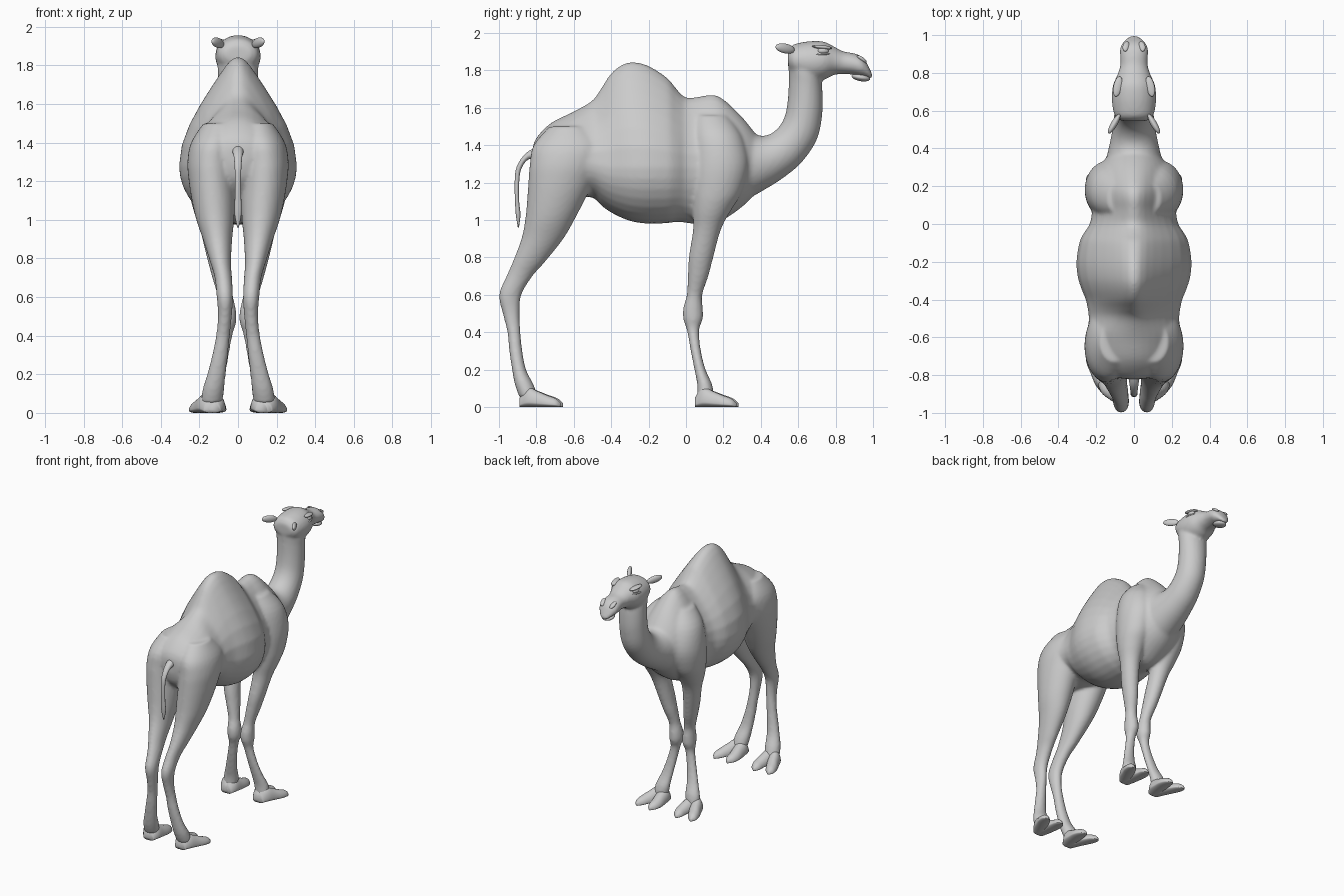
import bpy, bmesh, math
from mathutils import Matrix

RING = 32


def spline(secs, steps=4):
    """Catmull-Rom interpolation between cross-sections."""
    out, n = [], len(secs)
    for i in range(n - 1):
        p0, p1, p2, p3 = secs[max(i - 1, 0)], secs[i], secs[i + 1], secs[min(i + 2, n - 1)]
        for j in range(steps):
            t = j / steps
            out.append([0.5 * (2 * b + (c - a) * t + (2 * a - 5 * b + 4 * c - d) * t * t
                               + (3 * b - a - 3 * c + d) * t ** 3)
                        for a, b, c, d in zip(p0, p1, p2, p3)])
    return out + [list(secs[-1])]


def add_loft(bm, secs, side=1):
    """Section: low end (y,z), high end (y,z), centre x, half width, widest point 0-1, taper."""
    rings = []
    for ay, az, by, bz, cx, w, mid, k in spline(secs):
        ring = []
        for i in range(RING):
            a = 2 * math.pi * i / RING
            c, s = math.cos(a), math.sin(a)
            t = mid + (1 - mid) * s if s > 0 else mid + mid * s
            kk = k if s > 0 else 0
            x = max(w, 0.002) * math.copysign((1 - kk) * abs(c) + kk * c ** 4, c)
            ring.append(bm.verts.new((side * (cx + x), ay + (by - ay) * t, az + (bz - az) * t)))
        rings.append(ring)
    faces = [bm.faces.new(rings[0]), bm.faces.new(rings[-1])]
    for r, q in zip(rings, rings[1:]):
        for i in range(RING):
            j = (i + 1) % RING
            faces.append(bm.faces.new((r[i], r[j], q[j], q[i])))
    bmesh.ops.recalc_face_normals(bm, faces=faces)


def finish(name, bm):
    me = bpy.data.meshes.new(name)
    bm.to_mesh(me)
    bm.free()
    ob = bpy.data.objects.new(name, me)
    bpy.context.collection.objects.link(ob)
    for p in me.polygons:
        p.use_smooth = True
    return ob


def ellipsoid(name, loc, scale, rot_z=0, rot_x=0):
    bm = bmesh.new()
    bmesh.ops.create_uvsphere(bm, u_segments=24, v_segments=14, radius=1)
    m = (Matrix.Translation(loc) @ Matrix.Rotation(math.radians(rot_z), 4, 'Z')
         @ Matrix.Rotation(math.radians(rot_x), 4, 'X') @ Matrix.Diagonal((*scale, 1)))
    bmesh.ops.transform(bm, matrix=m, verts=bm.verts)
    return finish(name, bm)


def upright(y, zb, zm, zt, w, k=0.0, cx=0.0):
    return (y, zb, y, zt, cx, w, (zm - zb) / (zt - zb), k)


def level(z, back, front, cx, w):
    return (back, z, front, z, cx, w, 0.5, 0)


body = bmesh.new()

# torso with hump and withers
add_loft(body, [upright(*s) for s in (
    (-.82, 1.28, 1.34, 1.39, .05), (-.795, 1.2, 1.33, 1.445, .14), (-.72, 1.13, 1.32, 1.52, .21, .1),
    (-.6, 1.12, 1.32, 1.58, .243, .2), (-.5, 1.12, 1.3, 1.64, .24, .4), (-.45, 1.075, 1.29, 1.71, .245, .5),
    (-.4, 1.04, 1.28, 1.785, .256, .5), (-.34, 1.01, 1.28, 1.832, .28, .5), (-.28, .99, 1.28, 1.845, .298, .5),
    (-.2, .98, 1.28, 1.825, .305, .5), (-.1, .983, 1.28, 1.76, .29, .45), (-.05, .99, 1.28, 1.7, .267, .4),
    (0, .985, 1.28, 1.655, .235, .35), (.07, .975, 1.28, 1.66, .222, .4), (.14, .975, 1.3, 1.67, .222, .4),
    (.2, 1.0, 1.3, 1.645, .22, .35), (.3, 1.07, 1.3, 1.55, .185, .2), (.38, 1.15, 1.3, 1.45, .12))])

# neck, from chest up into the skull
add_loft(body, [(by, bz, ty, tz, 0, w, .5, 0) for ty, tz, by, bz, w in (
    (.29, 1.5, .22, 1.05, .17), (.38, 1.455, .4, 1.15, .137), (.44, 1.455, .52, 1.225, .118),
    (.495, 1.495, .62, 1.31, .107), (.53, 1.56, .7, 1.43, .101), (.545, 1.65, .728, 1.56, .1),
    (.55, 1.75, .73, 1.68, .102), (.55, 1.83, .72, 1.77, .106), (.57, 1.9, .7, 1.83, .09))])

# head and muzzle
add_loft(body, [upright(y, b, (b + t) / 2, t, w) for y, b, t, w in (
    (.545, 1.82, 1.9, .065), (.57, 1.78, 1.935, .1), (.62, 1.75, 1.95, .114), (.68, 1.737, 1.957, .118),
    (.74, 1.75, 1.953, .11), (.79, 1.775, 1.928, .088), (.84, 1.78, 1.902, .073), (.89, 1.777, 1.893, .074),
    (.93, 1.77, 1.88, .075), (.96, 1.766, 1.852, .06), (.983, 1.758, 1.807, .04), (.998, 1.757, 1.775, .012))])

# hind legs (thigh, hock, shank) and front legs (shoulder, knee, shank)
hind = [level(*s) for s in (
    (1.5, -.73, -.52, .1, .08), (1.4, -.815, -.43, .125, .118), (1.3, -.835, -.45, .138, .124),
    (1.2, -.843, -.495, .135, .12), (1.1, -.85, -.545, .127, .112), (1.0, -.86, -.597, .118, .098),
    (.9, -.88, -.655, .106, .076), (.78, -.925, -.75, .09, .054), (.7, -.96, -.82, .076, .045),
    (.6, -1.0, -.88, .068, .042), (.5, -.98, -.89, .068, .036), (.4, -.955, -.885, .078, .036),
    (.3, -.945, -.875, .093, .041), (.2, -.93, -.855, .112, .048), (.12, -.915, -.815, .128, .056),
    (.05, -.89, -.79, .137, .055))]
fore = [level(*s) for s in (
    (1.56, .05, .22, .08, .06), (1.45, .035, .3, .115, .112), (1.3, .03, .335, .138, .122),
    (1.15, .03, .3, .145, .108), (1.05, .035, .24, .143, .088), (.95, .038, .187, .13, .067),
    (.8, .015, .146, .105, .055), (.7, .01, .12, .085, .048), (.6, .004, .087, .065, .04),
    (.53, -.015, .09, .056, .046), (.47, -.015, .09, .055, .046), (.41, .005, .07, .062, .035),
    (.3, .025, .08, .085, .038), (.2, .045, .105, .108, .045), (.12, .06, .14, .126, .055),
    (.05, .06, .15, .137, .055))]
for side in (1, -1):
    add_loft(body, hind, side)
    add_loft(body, fore, side)

# fuse the flesh into one smooth skin
skin = finish("body", body)
rem = skin.modifiers.new("fuse", 'REMESH')
rem.mode = 'VOXEL'
rem.voxel_size = 0.011
rem.use_smooth_shade = True
sm = skin.modifiers.new("soften", 'SMOOTH')
sm.factor = 0.5
sm.iterations = 6

# tail
tail = bmesh.new()
add_loft(tail, [(ay, az, by, bz, 0, w, .5, 0) for ay, az, by, bz, w in (
    (-.78, 1.32, -.78, 1.4, .035), (-.84, 1.325, -.855, 1.358, .024), (-.88, 1.275, -.905, 1.285, .018),
    (-.892, 1.2, -.916, 1.2, .015), (-.892, 1.1, -.914, 1.1, .017), (-.885, 1.03, -.91, 1.03, .018),
    (-.893, .96, -.899, .96, .004))])
finish("tail", tail)

# two-toed feet: heel to tip (forward, top z, centre x, half width)
inner = ((0, .05, .122, .03), (.04, .105, .122, .052), (.1, .085, .112, .049),
         (.16, .062, .105, .044), (.205, .045, .108, .033), (.232, .02, .112, .008))
outer = ((0, .05, .145, .03), (.04, .105, .155, .05), (.1, .083, .182, .048),
         (.15, .062, .205, .045), (.195, .045, .22, .034), (.222, .02, .227, .008))
for label, heel in (("hind", -.89), ("front", .048)):
    for side, sname in ((1, "right"), (-1, "left")):
        foot = bmesh.new()
        for toe in (inner, outer):
            add_loft(foot, [upright(heel + d, 0, t * .25, t, w, 0, cx) for d, t, cx, w in toe], side)
        finish(f"{label}_foot_{sname}", foot)

# face details
ellipsoid("lower_lip", (0, .935, 1.762), (.045, .05, .02), rot_x=-10)
for side, sname in ((1, "right"), (-1, "left")):
    ellipsoid(f"ear_{sname}", (side * .105, .53, 1.917), (.017, .06, .026), side * 30, -10)
    ellipsoid(f"eye_{sname}", (side * .09, .733, 1.904), (.017, .03, .017), side * 12)
    ellipsoid(f"brow_{sname}", (side * .086, .728, 1.924), (.023, .055, .011), side * 12, -6)
    ellipsoid(f"lower_lid_{sname}", (side * .096, .728, 1.886), (.013, .042, .007), side * 12, 4)
    ellipsoid(f"nostril_{sname}", (side * .042, .94, 1.86), (.018, .032, .011), side * 15, -35)
